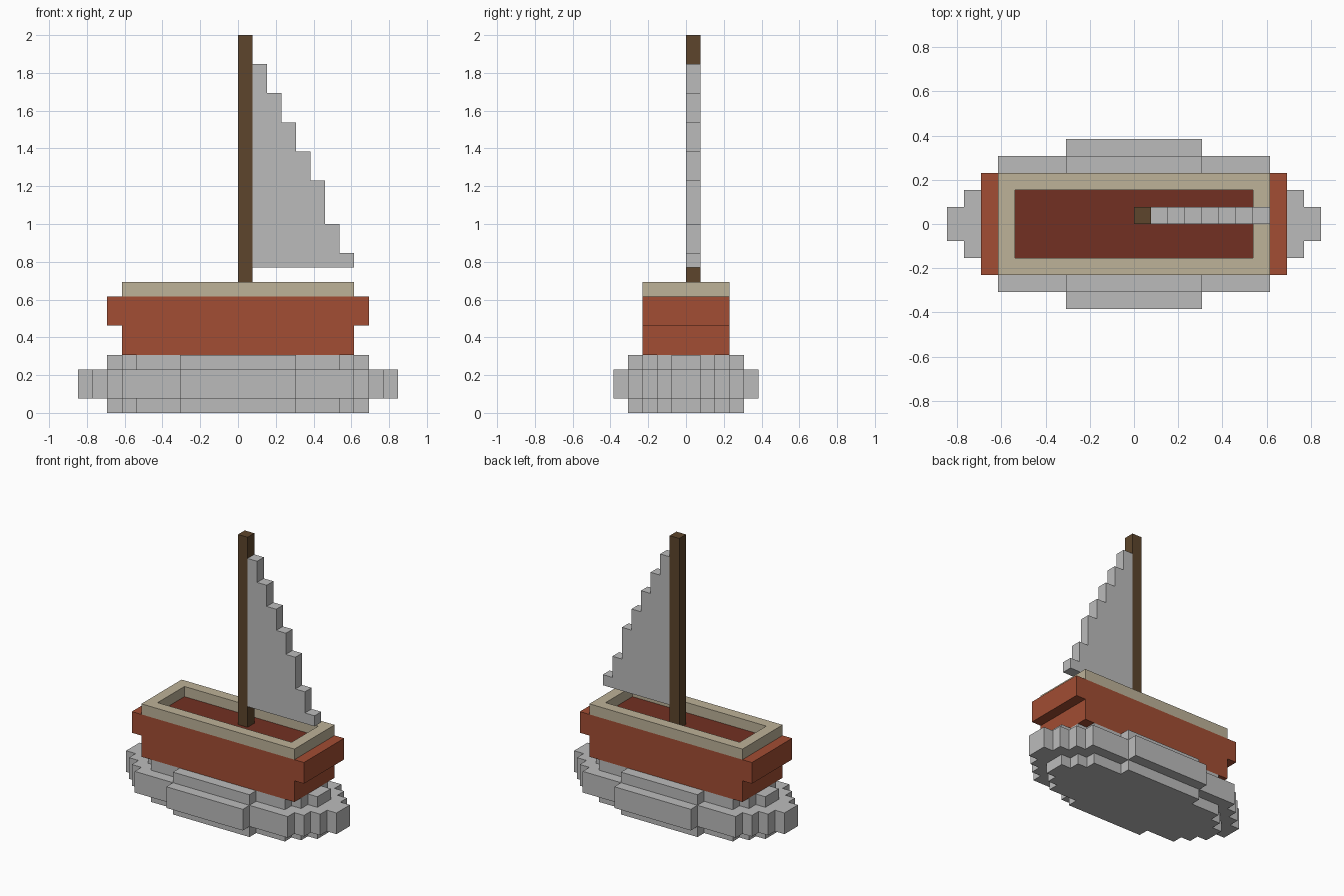
import bpy
import bmesh
from mathutils import Vector

U = 2 / 26  # size of one block

if "Cube" in bpy.data.objects:
    bpy.data.objects.remove(bpy.data.objects["Cube"], do_unlink=True)


def material(name, rgb):
    m = bpy.data.materials.new(name)
    m.use_nodes = True
    m.diffuse_color = (*rgb, 1)
    m.node_tree.nodes["Principled BSDF"].inputs["Base Color"].default_value = (*rgb, 1)
    return m


GREY = material("light_grey", (0.50, 0.50, 0.50))
RED = material("brick_red", (0.36, 0.075, 0.033))
TAN = material("tan", (0.51, 0.445, 0.315))
BROWN = material("dark_brown", (0.11, 0.06, 0.025))
DECK = material("deep_red", (0.17, 0.03, 0.016))


def prism(name, points, axis, lo, hi, *mats):
    """Extrude a 2D outline (in blocks) along z (x, y points) or y (x, z points)."""
    bm = bmesh.new()
    if axis == "z":
        verts = [bm.verts.new((a * U, b * U, lo * U)) for a, b in points]
        move = Vector((0, 0, (hi - lo) * U))
    else:
        verts = [bm.verts.new((a * U, lo * U, b * U)) for a, b in points]
        move = Vector((0, (hi - lo) * U, 0))
    base = bm.faces.new(verts)
    ext = bmesh.ops.extrude_face_region(bm, geom=[base], use_keep_orig=True)
    bmesh.ops.translate(bm, vec=move,
                        verts=[g for g in ext["geom"] if isinstance(g, bmesh.types.BMVert)])
    bmesh.ops.recalc_face_normals(bm, faces=bm.faces)
    mesh = bpy.data.meshes.new(name)
    bm.to_mesh(mesh)
    bm.free()
    for m in mats:
        mesh.materials.append(m)
    ob = bpy.data.objects.new(name, mesh)
    bpy.context.collection.objects.link(ob)
    return ob


def rect(x0, x1, y0, y1):
    return [(x0, y0), (x1, y0), (x1, y1), (x0, y1)]


def stepped_oval(steps):
    """Outline from (half length, half width) steps, mirrored to four quarters."""
    quarter = []
    for i, (x, y) in enumerate(steps):
        quarter.append((x, y))
        if i + 1 < len(steps):
            quarter.append((x, steps[i + 1][1]))
    right = quarter + [(x, -y) for x, y in reversed(quarter)]
    return right + [(-x, y) for x, y in reversed(right)]


# Stepped base: a wide middle layer between two narrower ones
wide = [(4, 5), (8, 4), (9, 3), (10, 2), (11, 1)]
narrow = [(4, 4), (7, 3), (8, 2), (9, 1)]
prism("base_bottom", stepped_oval(narrow), "z", 0, 1, GREY)
prism("base_middle", stepped_oval(wide), "z", 1, 3, GREY)
prism("base_top", stepped_oval(narrow), "z", 3, 4, GREY)

# Hull with overhanging ends
prism("hull", [(-8, 4), (8, 4), (8, 6), (9, 6), (9, 8), (-9, 8), (-9, 6), (-8, 6)],
      "y", -3, 3, RED)

# Rim around a sunken deck
rim = prism("rim_and_deck", rect(-8, 8, -3, 3), "z", 8, 9, TAN, DECK)
bm = bmesh.new()
bm.from_mesh(rim.data)
top = max(bm.faces, key=lambda f: f.calc_center_median().z)
bmesh.ops.inset_region(bm, faces=[top], thickness=U, use_even_offset=True)
floor = bmesh.ops.extrude_discrete_faces(bm, faces=[top])["faces"][0]
bmesh.ops.translate(bm, vec=(0, 0, -0.96 * U), verts=floor.verts[:])
floor.material_index = 1
bm.to_mesh(rim.data)
bm.free()

# Mast
prism("mast", rect(0, 1, 0, 1), "z", 8, 26, BROWN)

# Sail stepping down away from the mast, one block per column
outline = [(8, 10), (1, 10)]
for i, height in enumerate([24, 22, 20, 18, 16, 13, 11]):
    outline += [(i + 1, height), (i + 2, height)]
prism("sail", outline, "y", 0, 1, GREY)
